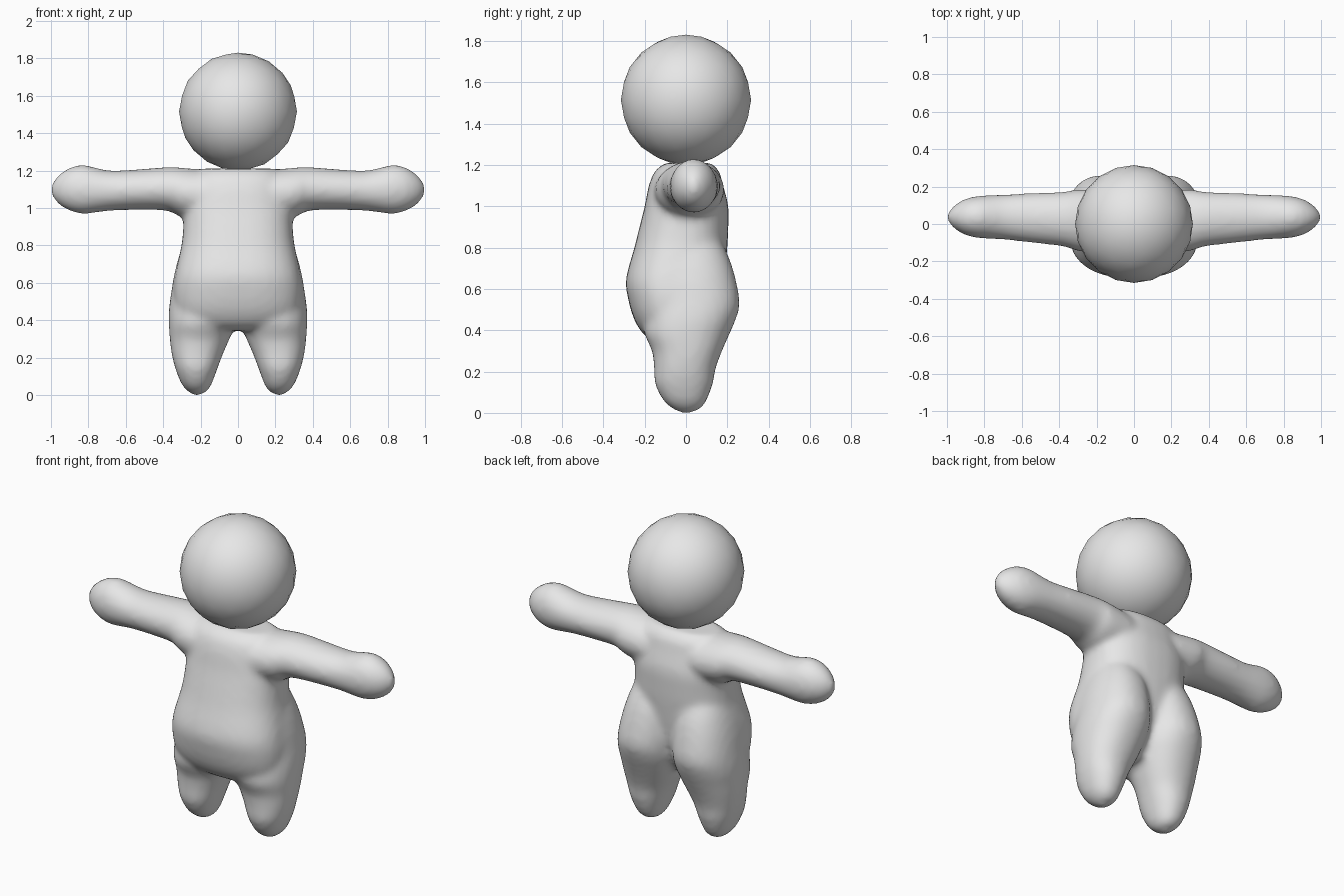
import bpy, bmesh, math
from mathutils import Vector

if "Cube" in bpy.data.objects:
    bpy.data.objects.remove(bpy.data.objects["Cube"])

SIDES = 32

clay = bpy.data.materials.new("plain grey")
clay.diffuse_color = (0.8, 0.8, 0.8, 1)
clay.use_nodes = True
clay.node_tree.nodes["Principled BSDF"].inputs["Base Color"].default_value = clay.diffuse_color


def smooth_stations(rows, steps=4):
    """Catmull-Rom interpolation between cross-section rows."""
    out = []
    for i in range(len(rows) - 1):
        p0, p1 = Vector(rows[max(i - 1, 0)]), Vector(rows[i])
        p2, p3 = Vector(rows[i + 1]), Vector(rows[min(i + 2, len(rows) - 1)])
        for k in range(steps):
            t = k / steps
            out.append(0.5 * (2 * p1 + (p2 - p0) * t
                              + (2 * p0 - 5 * p1 + 4 * p2 - p3) * t ** 2
                              + (3 * p1 - p0 - 3 * p2 + p3) * t ** 3))
    return out + [Vector(rows[-1])]


def loft(bm, rows, place, power=2.0):
    """Closed loft; each row is (position, min a, max a, min b, max b)."""
    rings = []
    for s, a0, a1, b0, b1 in smooth_stations(rows):
        ring = []
        for k in range(SIDES):
            ang = math.tau * k / SIDES
            c, d = math.cos(ang), math.sin(ang)
            u = math.copysign(abs(c) ** (2 / power), c)
            v = math.copysign(abs(d) ** (2 / power), d)
            ring.append(bm.verts.new(place(s, (a0 + a1 + (a1 - a0) * u) / 2,
                                           (b0 + b1 + (b1 - b0) * v) / 2)))
        rings.append(ring)
    for r, q in zip(rings, rings[1:]):
        for k in range(SIDES):
            n = (k + 1) % SIDES
            bm.faces.new((r[k], r[n], q[n], q[k]))
    bm.faces.new(rings[0])
    bm.faces.new(rings[-1])


# cross-sections: torso and legs by height (x range, y range)
torso = [(0.345, -.22, .22, -.15, .06), (0.38, -.28, .28, -.205, .09),
         (0.45, -.33, .33, -.25, .13), (0.55, -.345, .345, -.28, .17),
         (0.65, -.335, .335, -.29, .185), (0.80, -.303, .303, -.25, .20),
         (0.90, -.293, .293, -.225, .205), (1.00, -.29, .29, -.20, .205),
         (1.10, -.27, .27, -.18, .18), (1.17, -.25, .25, -.15, .16),
         (1.21, -.20, .20, -.10, .12)]
leg = [(0.00, .20, .24, -.02, .02), (0.02, .165, .27, -.065, .07),
       (0.06, .14, .303, -.11, .10), (0.14, .11, .335, -.15, .13),
       (0.22, .08, .355, -.155, .145), (0.30, .045, .365, -.165, .175),
       (0.38, .015, .37, -.20, .21), (0.45, .0, .37, -.20, .24),
       (0.53, .0, .36, -.20, .26), (0.65, .0, .34, -.20, .24),
       (0.76, .01, .31, -.18, .205), (0.86, .05, .27, -.12, .15)]
# arm by distance from the middle (y range, z range)
arm = [(0.15, -.16, .18, .93, 1.20), (0.30, -.145, .185, .95, 1.215),
       (0.38, -.12, .172, .985, 1.218), (0.55, -.10, .165, .99, 1.205),
       (0.68, -.085, .158, .985, 1.20), (0.76, -.08, .155, .975, 1.215),
       (0.83, -.075, .15, .968, 1.23), (0.90, -.06, .135, .985, 1.215),
       (0.96, -.025, .10, 1.02, 1.175), (0.99, .01, .065, 1.06, 1.135),
       (1.003, .03, .045, 1.085, 1.11)]

# body: torso, legs and arms fused into one soft skin
bm = bmesh.new()
loft(bm, torso, lambda s, a, b: (a, b, s), 2.4)
for side in (-1, 1):
    loft(bm, leg, lambda s, a, b: (side * a, b, s), 2.2)
    loft(bm, arm, lambda s, a, b: (side * s, a, b))
bmesh.ops.recalc_face_normals(bm, faces=bm.faces)
mesh = bpy.data.meshes.new("body")
bm.to_mesh(mesh)
bm.free()
mesh.materials.append(clay)
body = bpy.data.objects.new("body", mesh)
bpy.context.collection.objects.link(body)
fuse = body.modifiers.new("fuse", 'REMESH')
fuse.mode = 'VOXEL'
fuse.voxel_size = 0.018
fuse.use_smooth_shade = True
soften = body.modifiers.new("soften", 'SMOOTH')
soften.factor = 0.5
soften.iterations = 8

# head: faceted ball with smooth shading
bpy.ops.mesh.primitive_ico_sphere_add(subdivisions=3, radius=0.315, location=(0, 0, 1.515))
head = bpy.context.object
head.name = "head"
head.data.materials.append(clay)
bpy.ops.object.shade_smooth()
